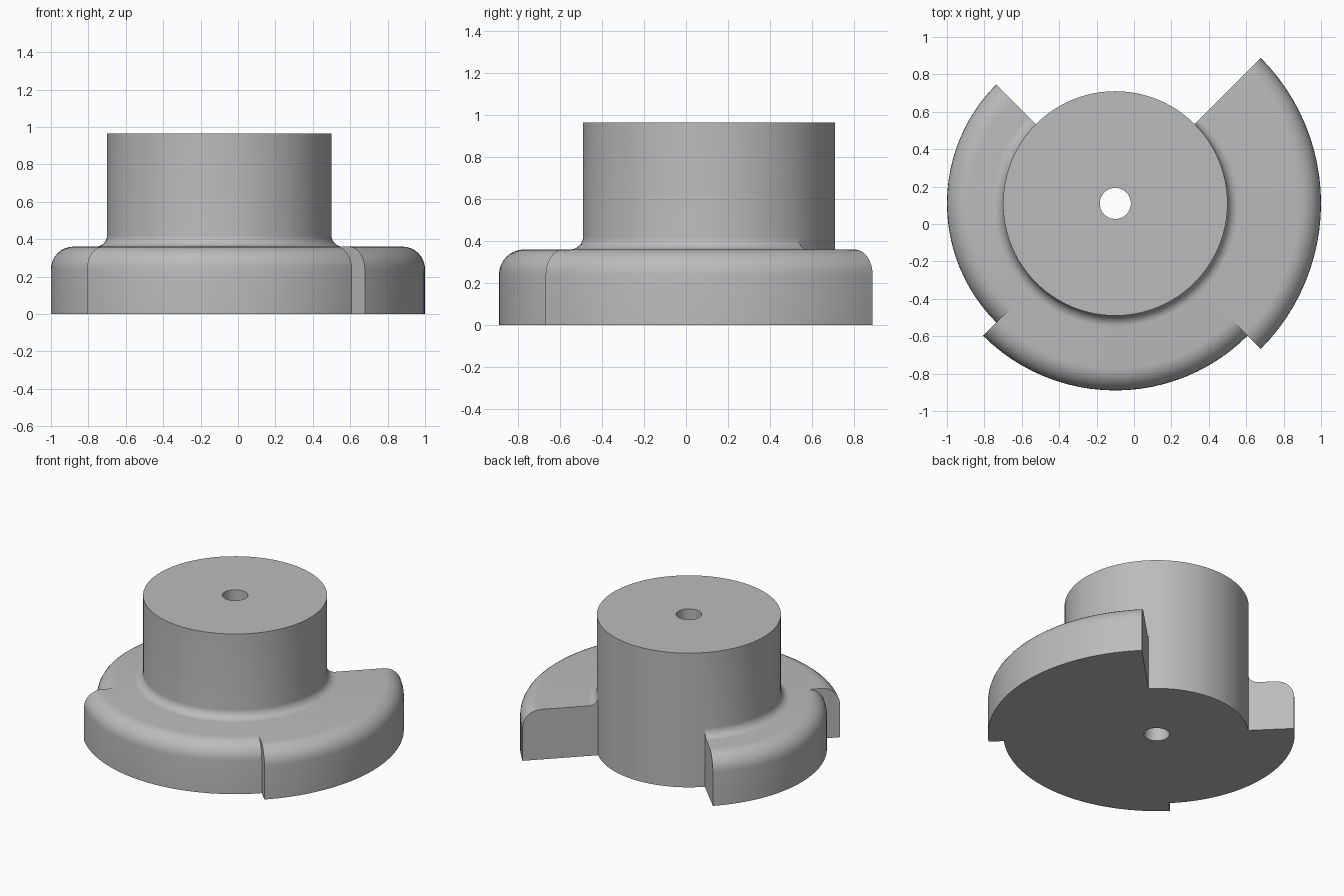
import bpy, bmesh
from math import sin, cos, pi, radians

old = bpy.data.objects.get("Cube")
if old:
    bpy.data.objects.remove(old, do_unlink=True)

CX, CY = -0.10, 0.11           # hub axis
HUB_R, HUB_H, BORE_R = 0.6, 0.965, 0.083
STEP_H, FILLET, ROUND = 0.36, 0.06, 0.12
SEGS = 24                      # steps per quarter turn


def outer_profile(rim):
    """Radius/height points from the hub wall down to the base."""
    top = HUB_R, STEP_H + FILLET
    if rim is None:
        return [top, (HUB_R, 0)]
    n = 8
    steps = [i / n * pi / 2 for i in range(n + 1)]
    cove = [(HUB_R + FILLET * (1 - cos(t)), STEP_H + FILLET * (1 - sin(t))) for t in steps]
    shoulder = [(rim - ROUND + ROUND * sin(t), STEP_H - ROUND + ROUND * cos(t)) for t in steps]
    return cove + shoulder + [(rim, 0)]


bm = bmesh.new()


def vert(p, angle):
    return bm.verts.new((CX + p[0] * cos(angle), CY + p[0] * sin(angle), p[1]))


def revolve(profile, start):
    """Sweep a closed profile through a quarter turn."""
    rings = [[vert(p, start + pi / 2 * k / SEGS) for p in profile] for k in range(SEGS + 1)]
    for a, b in zip(rings, rings[1:]):
        for i in range(len(profile)):
            j = (i + 1) % len(profile)
            bm.faces.new((a[i], a[j], b[j], b[i]))


def step_face(large, small, angle, flip):
    """Flat radial wall where one quarter stands out past its neighbour."""
    shared = 0
    while large[shared] == small[shared]:
        shared += 1
    first = max(shared - 1, 0)
    points = large[first:] + small[shared:][::-1]
    if flip:
        points.reverse()
    bm.faces.new([vert(p, angle) for p in points])


# Four quarters, counter-clockwise from the left one; the back has no flange
rims = [1.1, None, 0.9, 1.0]
profiles = [outer_profile(r) for r in rims]
for k, profile in enumerate(profiles):
    start = radians(-45 + 90 * k)
    revolve([(BORE_R, HUB_H), (HUB_R, HUB_H)] + profile + [(BORE_R, 0)], start)
    before = profiles[k - 1]
    if (rims[k] or 0) > (rims[k - 1] or 0):
        step_face(profile, before, start, True)
    else:
        step_face(before, profile, start, False)

bmesh.ops.remove_doubles(bm, verts=bm.verts, dist=0.0002)
mesh = bpy.data.meshes.new("stepped_cam")
bm.to_mesh(mesh)
bm.free()

# Plain grey all over
grey = bpy.data.materials.new("plain grey")
grey.use_nodes = True
colour = (0.5, 0.5, 0.5, 1)
grey.diffuse_color = colour
grey.node_tree.nodes["Principled BSDF"].inputs["Base Color"].default_value = colour
mesh.materials.append(grey)

cam = bpy.data.objects.new("stepped_cam", mesh)
bpy.context.collection.objects.link(cam)
bpy.ops.object.select_all(action='DESELECT')
cam.select_set(True)
bpy.context.view_layer.objects.active = cam
bpy.ops.object.shade_smooth_by_angle(angle=radians(30))
